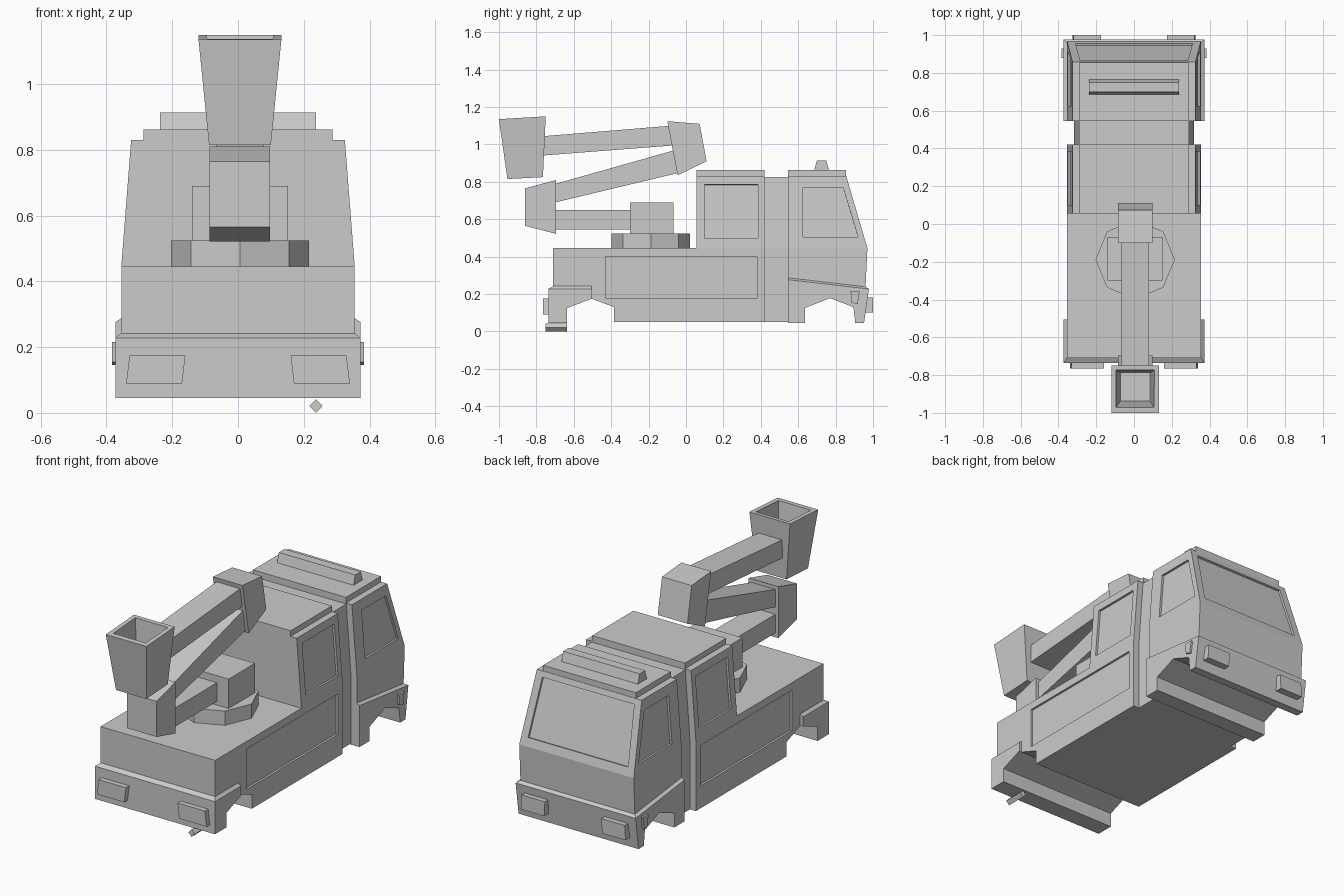
import bpy, bmesh, math
from mathutils import Vector

if "Cube" in bpy.data.objects:
    bpy.data.objects.remove(bpy.data.objects["Cube"])

CX = 0.006  # crane centre line


def finish(name, bm):
    bmesh.ops.recalc_face_normals(bm, faces=bm.faces)
    me = bpy.data.meshes.new(name)
    bm.to_mesh(me)
    bm.free()
    ob = bpy.data.objects.new(name, me)
    bpy.context.collection.objects.link(ob)
    return ob


def hull(name, pts):
    """Convex solid around a few points."""
    bm = bmesh.new()
    for p in pts:
        bm.verts.new(p)
    res = bmesh.ops.convex_hull(bm, input=bm.verts)
    loose = [v for v in bm.verts if not v.link_faces]
    bmesh.ops.delete(bm, geom=loose, context='VERTS')
    bmesh.ops.dissolve_limit(bm, angle_limit=0.01, verts=bm.verts, edges=bm.edges)
    return finish(name, bm)


def tapered(name, ring, cx=0):
    """Convex solid from (y, z, half width) points."""
    return hull(name, [(cx + s * w, y, z) for y, z, w in ring for s in (-1, 1)])


def box(name, x0, x1, y0, y1, z0, z1):
    return hull(name, [(x, y, z) for x in (x0, x1) for y in (y0, y1) for z in (z0, z1)])


def prism(name, profile, w, cx=0):
    """Side profile (y, z) extruded across x."""
    bm = bmesh.new()
    f = bm.faces.new([bm.verts.new((cx - w, y, z)) for y, z in profile])
    ext = bmesh.ops.extrude_face_region(bm, geom=[f])['geom']
    bmesh.ops.translate(bm, vec=(2 * w, 0, 0),
                        verts=[g for g in ext if isinstance(g, bmesh.types.BMVert)])
    return finish(name, bm)


def cut(ob, cutter):
    mod = ob.modifiers.new("cut", 'BOOLEAN')
    mod.operation = 'DIFFERENCE'
    mod.solver = 'EXACT'
    mod.object = cutter
    bpy.context.view_layer.update()
    dg = bpy.context.evaluated_depsgraph_get()
    me = bpy.data.meshes.new_from_object(ob.evaluated_get(dg))
    ob.modifiers.clear()
    ob.data = me
    bpy.data.objects.remove(cutter)


def inset(ob, quad, out, depth=0.012):
    """Recess a quad panel into a face; out is the outward direction."""
    q = [Vector(p) for p in quad]
    n = (q[1] - q[0]).cross(q[2] - q[0]).normalized()
    if n.dot(Vector(out)) < 0:
        n = -n
    cut(ob, hull("cutter", [p + n * d for p in q for d in (0.04, -depth)]))


def side_x(z):
    return 0.355 - max(0, z - 0.445) * 0.03 / 0.385


def side_insets(ob, yz):
    for s in (-1, 1):
        inset(ob, [(s * side_x(z), y, z) for y, z in yz], (s, 0, 0))


# rear deck and side panels
deck = prism("rear_deck", [(-0.71, 0.445), (-0.71, 0.2), (-0.505, 0.175), (-0.385, 0.13),
                           (-0.385, 0.05), (0.42, 0.05), (0.42, 0.445)], 0.355)
side_insets(deck, [(-0.43, 0.175), (0.38, 0.175), (0.38, 0.402), (-0.43, 0.402)])

# crew housing behind the cab
housing = tapered("crew_housing", [(y, z, side_x(z)) for y in (0.055, 0.42) for z in (0.445, 0.83)])
side_insets(housing, [(0.1, 0.5), (0.385, 0.5), (0.385, 0.785), (0.1, 0.785)])
box("crew_roof", -0.288, 0.288, 0.055, 0.42, 0.825, 0.862)

# narrow joint between housing and cab
tapered("cab_joint", [(y, z, w) for y in (0.41, 0.555)
                      for z, w in ((0.05, 0.318), (0.445, 0.318), (0.825, 0.29))])

# cab
tapered("cab_lower", [(0.545, 0.2, 0.355), (0.545, 0.445, 0.355),
                      (0.97, 0.445, 0.355), (0.958, 0.2, 0.355)])
cab = tapered("cab_upper", [(0.545, 0.445, 0.355), (0.545, 0.83, 0.325),
                            (0.857, 0.83, 0.325), (0.97, 0.445, 0.355)])
side_insets(cab, [(0.625, 0.505), (0.92, 0.505), (0.84, 0.77), (0.625, 0.77)])


def screen_y(z):
    return 0.97 - (z - 0.445) * 0.113 / 0.385


inset(cab, [(x, screen_y(z), z) for x, z in
            ((-0.31, 0.49), (0.31, 0.49), (0.285, 0.8), (-0.285, 0.8))], (0, 1, 0.3))
box("cab_roof", -0.288, 0.288, 0.545, 0.855, 0.825, 0.862)
tapered("light_bar", [(0.685, 0.86, 0.237), (0.765, 0.86, 0.237),
                      (0.75, 0.914, 0.237), (0.70, 0.914, 0.237)])

# front skirt with wheel arch and sloped lip
prism("front_skirt", [(0.545, 0.277), (0.545, 0.045), (0.635, 0.045), (0.635, 0.125),
                      (0.77, 0.178), (0.895, 0.13), (0.905, 0.045), (0.952, 0.045),
                      (0.978, 0.227)], 0.372)
tapered("front_skirt_lip", [(0.545, 0.277, 0.372), (0.978, 0.227, 0.372),
                            (0.545, 0.287, 0.356), (0.96, 0.239, 0.356), (0.545, 0.25, 0.372)])

# rear bumper with wheel arch and sloped lip
prism("rear_bumper", [(-0.735, 0.228), (-0.735, 0.045), (-0.635, 0.045), (-0.635, 0.125),
                      (-0.505, 0.175), (-0.505, 0.228)], 0.372)
tapered("rear_bumper_lip", [(-0.735, 0.228, 0.372), (-0.505, 0.228, 0.372),
                            (-0.71, 0.242, 0.356), (-0.505, 0.242, 0.356)])

# lamps on both ends and cab side markers
for s, side in ((-1, "left"), (1, "right")):
    hull("tail_lamp_" + side, [(s * x, y, z) for y in (-0.764, -0.73) for x, z in
                               ((0.17, 0.09), (0.34, 0.09), (0.33, 0.175), (0.16, 0.175))])
    hull("head_lamp_" + side, [(s * x, y, z) for y in (0.95, 1.0) for x, z in
                               ((0.18, 0.1), (0.325, 0.1), (0.32, 0.182), (0.175, 0.182))])
    hull("side_marker_" + side, [(s * x, y, z) for x in (0.365, 0.383) for y, z in
                                 ((0.885, 0.155), (0.918, 0.145), (0.928, 0.215), (0.88, 0.215))])

# exhaust
hull("exhaust_pipe", [(0.237 + dx, y, 0.021 + dz) for y in (-0.75, -0.635)
                      for dx, dz in ((0.02, 0), (-0.02, 0), (0, 0.021), (0, -0.021))])

# crane base
hull("turntable", [(CX + 0.21 * math.cos(i * math.pi / 4),
                    -0.188 + 0.21 * math.sin(i * math.pi / 4), z)
                   for i in range(8) for z in (0.44, 0.525)])
box("crane_pedestal", CX - 0.146, CX + 0.146, -0.3, -0.068, 0.522, 0.69)

# folding arms and joints
prism("lower_arm", [(-0.72, 0.545), (-0.28, 0.545), (-0.28, 0.65), (-0.72, 0.65)], 0.073, CX)
prism("rear_knuckle", [(-0.86, 0.765), (-0.86, 0.565), (-0.695, 0.522), (-0.695, 0.81)], 0.092, CX)
prism("middle_arm", [(-0.72, 0.685), (-0.03, 0.85), (-0.04, 0.975), (-0.72, 0.783)], 0.073, CX)
prism("front_knuckle", [(-0.1, 1.124), (-0.045, 0.835), (0.11, 0.91), (0.073, 1.11)], 0.092, CX)
prism("upper_arm", [(-0.775, 0.94), (-0.06, 0.995), (-0.08, 1.1), (-0.775, 1.043)], 0.073, CX)

# hollow work bucket
bucket = tapered("work_bucket", [(-1.0, 1.135, 0.126), (-0.75, 1.15, 0.126),
                                 (-0.765, 0.825, 0.094), (-0.955, 0.815, 0.094)], CX)
cut(bucket, tapered("cutter", [(-0.978, 1.2, 0.106), (-0.77, 1.2, 0.106),
                               (-0.79, 0.87, 0.078), (-0.938, 0.87, 0.078)], CX))
